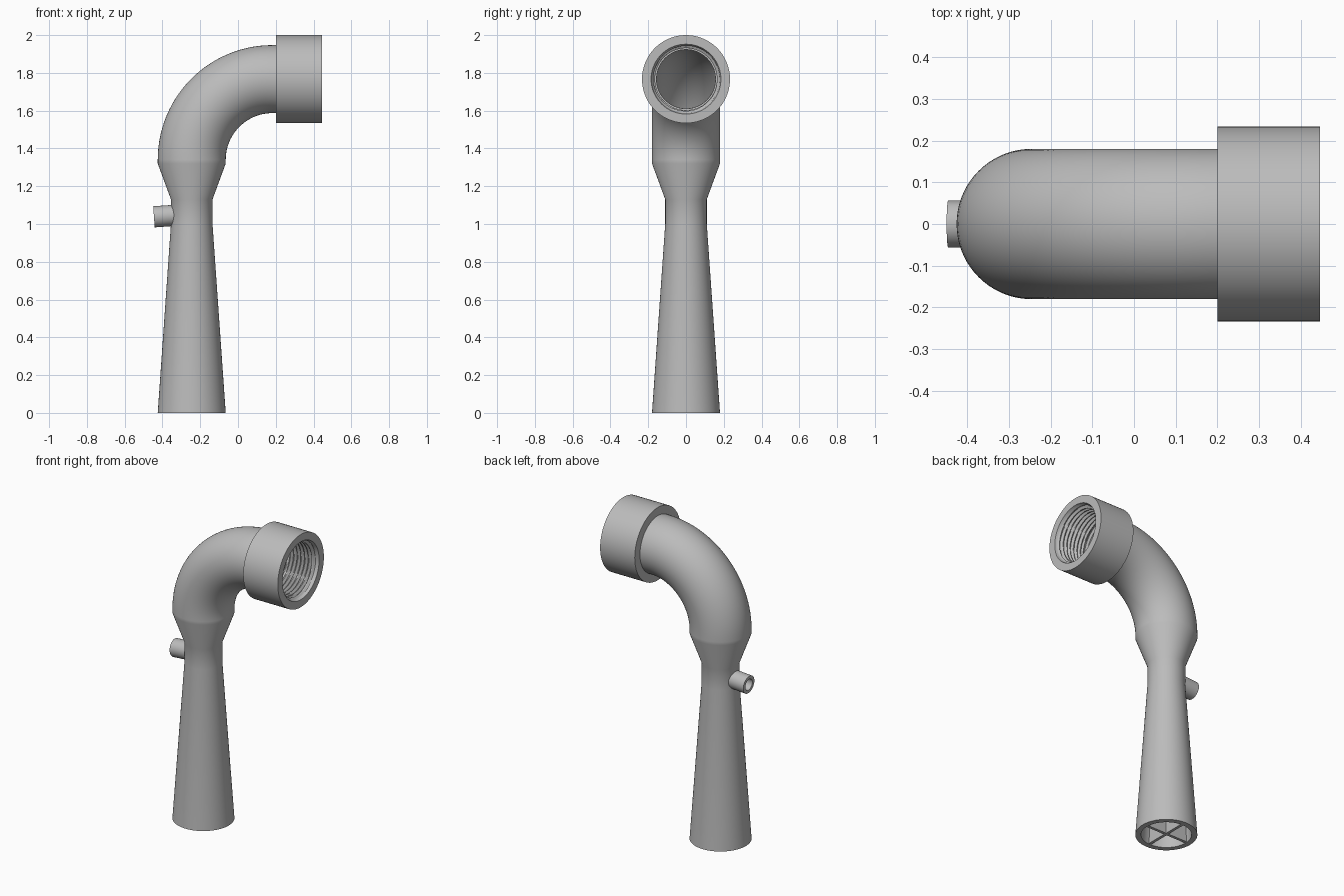
import bpy, bmesh
from math import sin, cos, pi, radians
from mathutils import Vector

cube = bpy.data.objects.get("Cube")
if cube:
    bpy.data.objects.remove(cube)

SEG = 72
AXIS_X = -0.245      # upright pipe axis
MOUTH_Z = 1.767      # socket axis height
BEND_R = 0.427       # elbow centreline radius
BEND_Z = MOUTH_Z - BEND_R
BEND_X = AXIS_X + BEND_R

grey = bpy.data.materials.new("plastic_grey")
grey.use_nodes = True
colour = (0.5, 0.5, 0.5, 1)
grey.diffuse_color = colour
grey.node_tree.nodes["Principled BSDF"].inputs["Base Color"].default_value = colour


def finish(name, bm):
    bmesh.ops.recalc_face_normals(bm, faces=bm.faces)
    mesh = bpy.data.meshes.new(name)
    bm.to_mesh(mesh)
    bm.free()
    mesh.materials.append(grey)
    obj = bpy.data.objects.new(name, mesh)
    bpy.context.collection.objects.link(obj)
    bpy.ops.object.select_all(action='DESELECT')
    obj.select_set(True)
    bpy.context.view_layer.objects.active = obj
    bpy.ops.object.shade_smooth_by_angle(angle=radians(25))
    return obj


def sweep(name, rings, seg=SEG):
    """Closed hollow skin. Ring: (centre, tilt of direction from up towards +x, radius or function of turn)."""
    bm = bmesh.new()
    loops = []
    for centre, tilt, radius in rings:
        side = Vector((cos(tilt), 0, -sin(tilt)))
        loop = []
        for i in range(seg):
            a = 2 * pi * i / seg
            r = radius(i / seg) if callable(radius) else radius
            loop.append(bm.verts.new(Vector(centre) + r * (cos(a) * side + sin(a) * Vector((0, 1, 0)))))
        loops.append(loop)
    for k, low in enumerate(loops):
        high = loops[(k + 1) % len(loops)]
        for i in range(seg):
            j = (i + 1) % seg
            bm.faces.new((low[i], low[j], high[j], high[i]))
    return finish(name, bm)


# Flared foot, narrow throat and elbow as one hollow pipe
def pipe_skin(profile, elbow_radius, steps=28):
    rings = [((AXIS_X, 0, z), 0, r) for z, r in profile]
    for k in range(steps + 1):
        t = pi / 2 * k / steps
        centre = (BEND_X - BEND_R * cos(t), 0, BEND_Z + BEND_R * sin(t))
        rings.append((centre, t, elbow_radius))
    rings.append(((0.21, 0, MOUTH_Z), pi / 2, elbow_radius))
    return rings


outer = pipe_skin([(0, 0.18), (1.0, 0.11), (1.13, 0.11), (1.32, 0.18)], 0.18)
inner = pipe_skin([(0, 0.147), (1.0, 0.077), (1.13, 0.077), (1.32, 0.155)], 0.155)
sweep("pipe", outer + inner[::-1])


# Socket with an internal screw thread
def at_x(x, r):
    return ((x, 0, MOUTH_Z), pi / 2, r)


PITCH, STEPS, START, END = 0.026, 8, 0.225, 0.433


def thread(x):
    def radius(turn):
        wave = abs(((x / PITCH + turn) % 1) * 2 - 1)
        fade = min(1, (x - START) / PITCH, (END - x) / PITCH)
        return 0.181 - 0.017 * max(0, fade) * min(1, 1.3 * wave)
    return radius


socket = [at_x(0.2, 0.156), at_x(0.2, 0.233), at_x(0.445, 0.233), at_x(0.445, 0.185)]
count = int((END - START) / PITCH * STEPS)
for k in range(count + 1):
    x = END - (END - START) * k / count
    socket.append(at_x(x, thread(x)))
socket.append(at_x(0.224, 0.156))
sweep("threaded_socket", socket)

# Side hose nipple, square to the tapered wall
tilt = radians(-94)
tip = Vector((-0.445, 0, 1.038))
back = Vector((cos(radians(4)), 0, sin(radians(4))))
base = tip + back * 0.115
sweep("side_nipple", [(base, tilt, 0.056), (tip, tilt, 0.056),
                      (tip, tilt, 0.036), (base, tilt, 0.036)], 40)

# Crossed flow vanes inside the foot, tapering with the wall
bm = bmesh.new()
VANE_TOP, HALF = 0.6, 0.009
for direction in (Vector((1, 0, 0)), Vector((0, 1, 0))):
    across = Vector((-direction.y, direction.x, 0))
    box = bmesh.ops.create_cube(bm, size=2)["verts"]
    for v in box:
        high = v.co.z > 0
        reach = 0.112 if high else 0.154
        v.co = (Vector((AXIS_X, 0, VANE_TOP if high else 0.004))
                + direction * v.co.x * reach + across * v.co.y * HALF)
finish("flow_vanes", bm)
